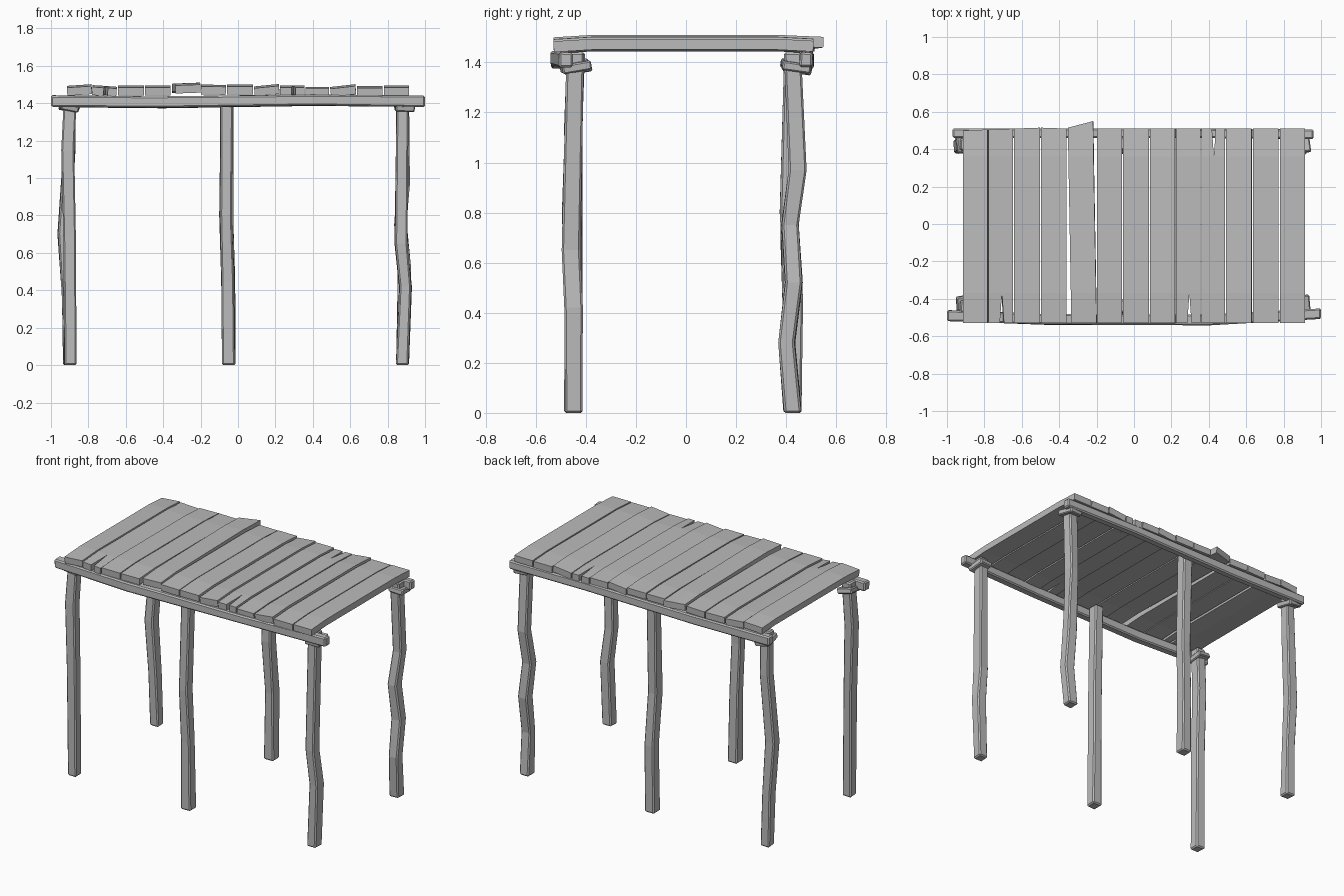
import bpy, bmesh, random
from mathutils import Vector, Euler

random.seed(4)
cube = bpy.data.objects.get("Cube")
if cube:
    bpy.data.objects.remove(cube, do_unlink=True)

# One weathered wood colour
wood = bpy.data.materials.new("weathered_grey_wood")
wood.use_nodes = True
GREY = (0.5, 0.5, 0.5, 1)
wood.diffuse_color = GREY
wood.node_tree.nodes["Principled BSDF"].inputs["Base Color"].default_value = GREY


def finish(name, bm):
    bmesh.ops.recalc_face_normals(bm, faces=bm.faces)
    mesh = bpy.data.meshes.new(name)
    bm.to_mesh(mesh)
    bm.free()
    mesh.materials.append(wood)
    obj = bpy.data.objects.new(name, mesh)
    bpy.context.collection.objects.link(obj)
    return obj


def bevel(obj, width):
    mod = obj.modifiers.new("worn_edges", "BEVEL")
    mod.width = width
    mod.segments = 1
    mod.limit_method = "ANGLE"
    mod.angle_limit = 0.8


def timber(name, path, u, v, size, wobble):
    """Sweep a slightly uneven rectangle along a path; u and v span the section."""
    bm = bmesh.new()
    u, v = Vector(u) * size[0] / 2, Vector(v) * size[1] / 2
    rings = []
    for p in path:
        ring = []
        for a, b in ((-1, -1), (1, -1), (1, 1), (-1, 1)):
            a *= 1 + random.uniform(-wobble, wobble)
            b *= 1 + random.uniform(-wobble, wobble)
            ring.append(bm.verts.new(Vector(p) + u * a + v * b))
        rings.append(ring)
    for r, s in zip(rings, rings[1:]):
        for i in range(4):
            j = (i + 1) % 4
            bm.faces.new((r[i], r[j], s[j], s[i]))
    bm.faces.new(rings[0])
    bm.faces.new(rings[-1])
    obj = finish(name, bm)
    bevel(obj, 0.008)
    return obj


# Crooked posts, from the ground to the underside of the deck
POSTS = {
    "front_right_post": [(-.895, -.45, 0), (-.90, -.45, .7), (-.91, -.45, 1.15), (-.895, -.44, 1.44)],
    "front_middle_post": [(-.05, -.45, 0), (-.055, -.45, .45), (-.065, -.46, .8), (-.06, -.44, 1.44)],
    "front_left_post": [(.88, -.45, 0), (.895, -.45, .42), (.87, -.46, .65), (.88, -.445, 1.44)],
    "back_right_post": [(-.90, .425, 0), (-.91, .42, .35), (-.93, .415, .7), (-.90, .43, 1.15), (-.90, .425, 1.44)],
    "back_middle_post": [(-.05, .425, 0), (-.05, .43, .45), (-.06, .41, .8), (-.06, .43, 1.44)],
    "back_left_post": [(.88, .425, 0), (.885, .40, .28), (.89, .43, .52), (.87, .415, .75), (.885, .445, .97), (.88, .425, 1.44)],
}
for name, path in POSTS.items():
    timber(name, path, (1, 0, 0), (0, 1, 0), (.066, .07), .1)

# Long bowed beams along the front and back
timber("front_beam", [(-1, -.49, 1.412), (-.45, -.51, 1.405), (.4, -.513, 1.417), (1, -.48, 1.41)],
       (0, 1, 0), (0, 0, 1), (.057, .06), .08)
timber("back_beam", [(-.97, .485, 1.41), (-.4, .485, 1.405), (.4, .485, 1.415), (.96, .48, 1.41)],
       (0, 1, 0), (0, 0, 1), (.05, .06), .08)

# Tilted blocks at the corner posts under the beams
for side, x in (("right", -.9), ("left", .89)):
    for end, y in (("front", -.44), ("back", .44)):
        bm = bmesh.new()
        bmesh.ops.create_cube(bm, size=1)
        for vert in bm.verts:
            vert.co *= random.uniform(.92, 1.06)
        bmesh.ops.scale(bm, vec=(.10, .115, .036), verts=bm.verts)
        block = finish(f"{end}_{side}_corner_block", bm)
        block.location = (x, y, 1.382)
        block.rotation_euler = Euler((.17 if y < 0 else -.15, .2 if x < 0 else .05, .1))
        bevel(block, .006)


def plank(index, left, right, heights, back, notch=None, skew=0):
    """Deck board of six top faces, optionally split at one end, drooping at its ends."""
    bm = bmesh.new()
    split = 0
    if notch:
        end, split, gap = notch
    middle = left + (right - left) * (split or .5)
    rows = [(-.53, -.01), (-.37, 0), (.36, 0), (.5, -.008)]
    grid = []
    for r, (y, droop) in enumerate(rows):
        last = r == len(rows) - 1
        shift = skew * (1 - (y + .53))
        cut = gap if notch and ((end == "front" and r == 0) or (end == "back" and last)) else 0
        row = []
        for x, side in ((left, 0), (middle - cut, .5), (middle + cut, .5), (right, 1)):
            py = back[0] + (back[1] - back[0]) * side if last else y
            z = heights[0] + (heights[1] - heights[0]) * side + droop
            row.append(bm.verts.new((x + shift, py, z)))
        grid.append(row)
    for a, b in zip(grid, grid[1:]):
        bm.faces.new((a[0], a[1], b[1], b[0]))
        bm.faces.new((a[2], a[3], b[3], b[2]))
    bmesh.ops.remove_doubles(bm, verts=bm.verts, dist=.0005)
    for face in bm.faces:
        face.normal_update()
    obj = finish(f"deck_plank_{index}", bm)
    # keep the top sheet facing up so thickness grows downwards
    if obj.data.polygons[0].normal.z < 0:
        obj.data.flip_normals()
    mod = obj.modifiers.new("thickness", "SOLIDIFY")
    mod.thickness = .043
    mod.offset = -1


# Deck boards: left edge, right edge, heights of both edges, back end, split, skew
FLAT = (.51, .51)
BOARDS = [
    (-.915, -.783, (1.493, 1.502), (.50, .505), None, 0),
    (-.777, -.648, (1.497, 1.488), (.505, .51), ("front", .55, .011), 0),
    (-.641, -.503, (1.494, 1.494), (.51, .515), None, 0),
    (-.497, -.36, (1.494, 1.495), (.515, .51), None, 0),
    (-.353, -.218, (1.505, 1.51), (.515, .55), None, .018),
    (-.198, -.065, (1.50, 1.498), FLAT, None, 0),
    (-.059, .08, (1.50, 1.50), FLAT, None, 0),
    (.086, .218, (1.49, 1.503), FLAT, None, 0),
    (.224, .355, (1.495, 1.495), FLAT, ("front", .55, .011), 0),
    (.362, .487, (1.488, 1.488), FLAT, ("back", .52, .01), 0),
    (.493, .627, (1.487, 1.502), FLAT, None, 0),
    (.635, .773, (1.492, 1.492), FLAT, None, 0),
    (.78, .914, (1.494, 1.494), FLAT, None, 0),
]
for i, board in enumerate(BOARDS, 1):
    plank(i, *board)
